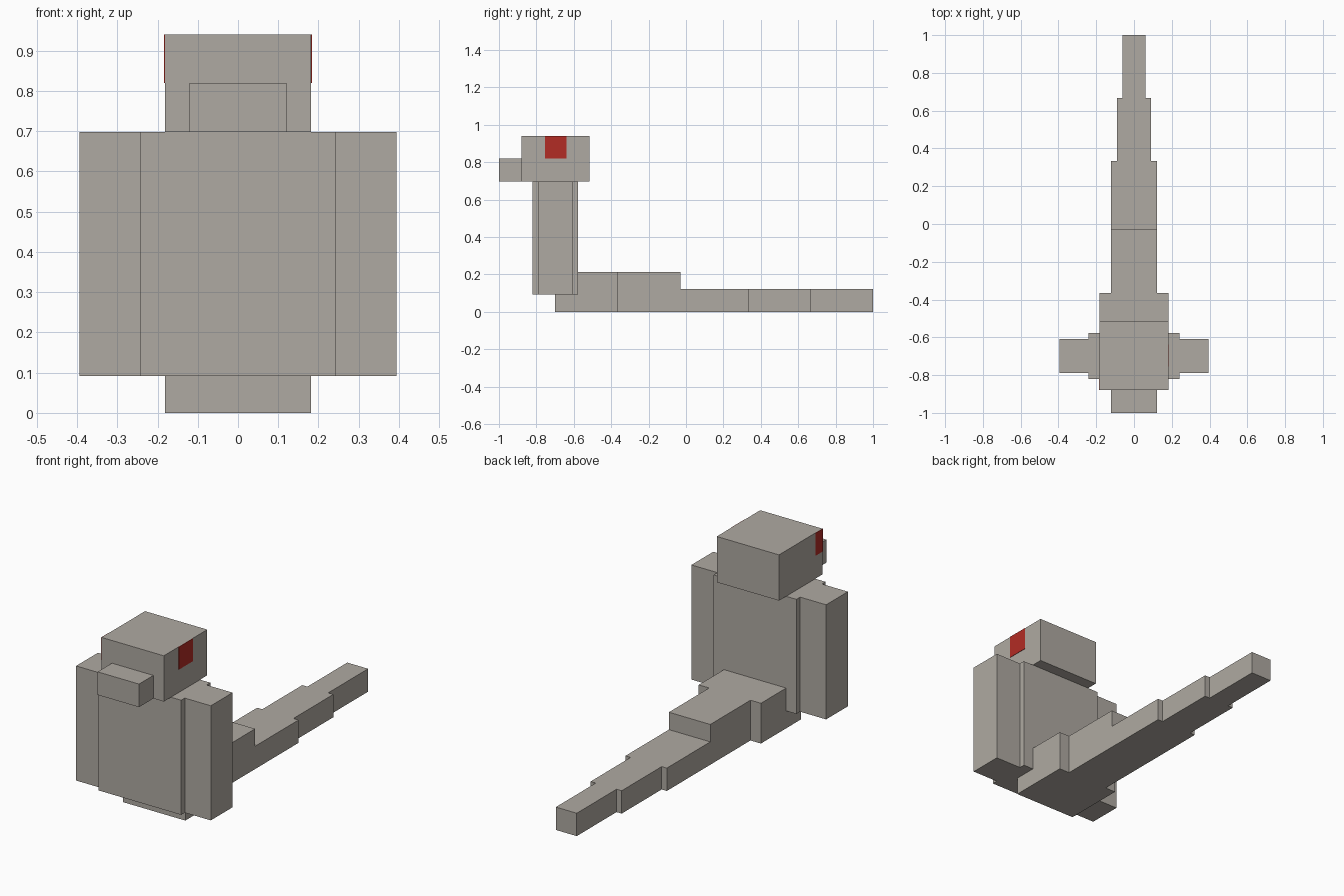
import bpy
import bmesh
from mathutils import Vector

default = bpy.data.objects.get("Cube")
if default:
    bpy.data.objects.remove(default, do_unlink=True)


def material(name, colour):
    mat = bpy.data.materials.new(name)
    mat.use_nodes = True
    mat.diffuse_color = (*colour, 1)
    mat.node_tree.nodes["Principled BSDF"].inputs["Base Color"].default_value = (*colour, 1)
    return mat


grey = material("warm_grey", (0.43, 0.40, 0.36))
red = material("eye_red", (0.45, 0.025, 0.018))


def box(name, xs, ys, zs, mat=grey):
    """Flat-faced box spanning the given ranges."""
    low, high = (Vector(corner) for corner in zip(xs, ys, zs))
    bm = bmesh.new()
    bmesh.ops.create_cube(bm, size=1)
    bmesh.ops.scale(bm, vec=high - low, verts=bm.verts)
    bmesh.ops.translate(bm, vec=(low + high) / 2, verts=bm.verts)
    mesh = bpy.data.meshes.new(name)
    bm.to_mesh(mesh)
    bm.free()
    mesh.materials.append(mat)
    obj = bpy.data.objects.new(name, mesh)
    bpy.context.collection.objects.link(obj)
    return obj


def centred(name, half_width, ys, zs):
    return box(name, (-half_width, half_width), ys, zs)


# Head and snout
centred("head", 0.182, (-0.88, -0.517), (0.698, 0.94))
centred("snout", 0.121, (-1.0, -0.88), (0.698, 0.82))

# Upright body with a slab arm on each side
centred("torso", 0.242, (-0.82, -0.577), (0.092, 0.698))
for side, sign in (("left", 1), ("right", -1)):
    xs = sorted((sign * 0.242, sign * 0.394))
    box(side + "_arm", xs, (-0.79, -0.608), (0.092, 0.698))

# Hips and the stepped, tapering tail
centred("hips", 0.182, (-0.70, -0.366), (0, 0.213))
centred("tail_base", 0.121, (-0.366, -0.03), (0, 0.213))
centred("tail_middle", 0.121, (-0.03, 0.333), (0, 0.121))
centred("tail_rear", 0.091, (0.333, 0.667), (0, 0.121))
centred("tail_tip", 0.061, (0.667, 1.0), (0, 0.121))

# Thin painted eye plates, placed differently on each side of the head
box("left_eye", (0.181, 0.184), (-0.755, -0.638), (0.82, 0.94), red)
box("right_eye", (-0.184, -0.181), (-0.88, -0.82), (0.82, 0.94), red)
